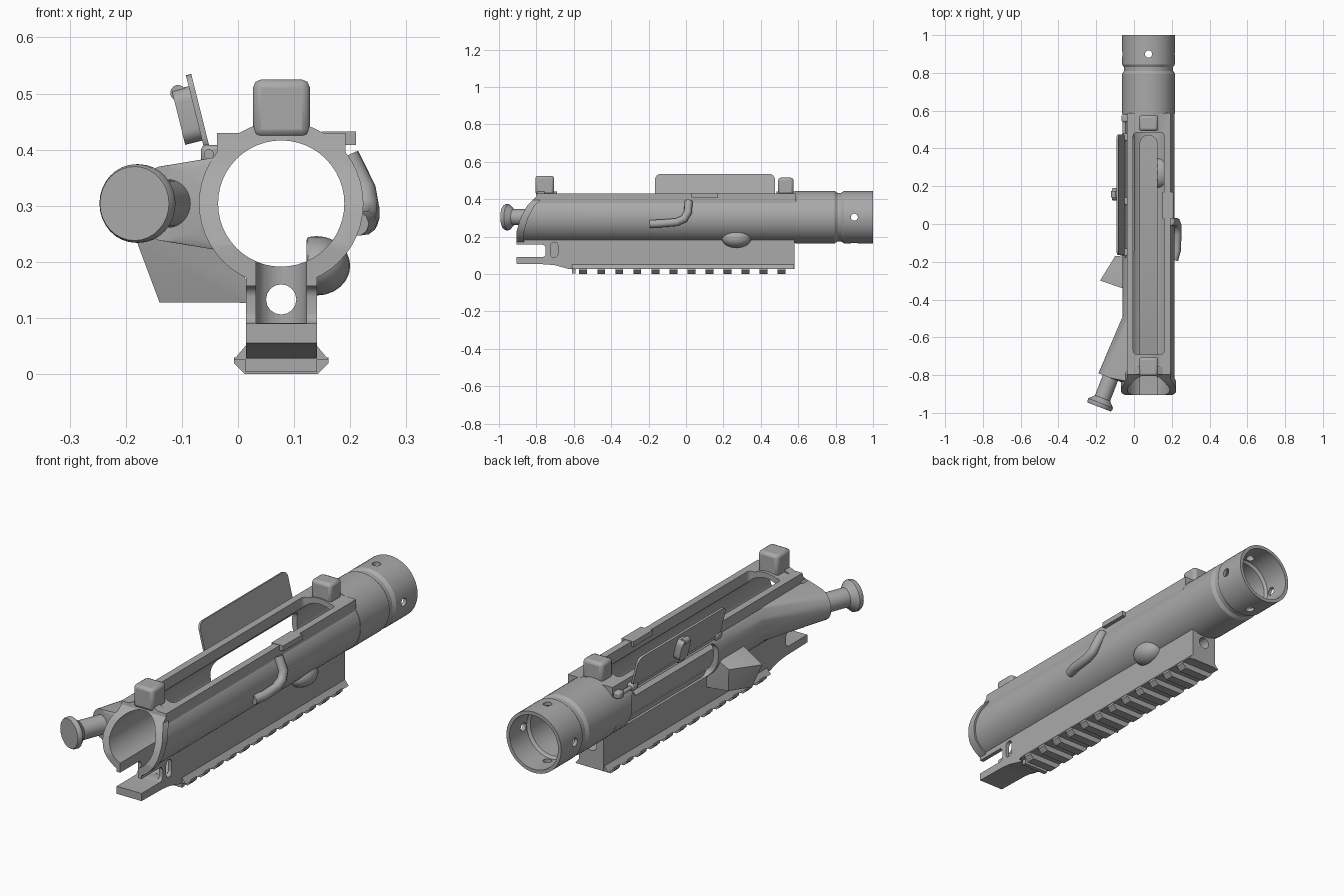
import bpy, bmesh, math
from mathutils import Vector

if "Cube" in bpy.data.objects:
    bpy.data.objects.remove(bpy.data.objects["Cube"])

CX, CZ = 0.077, 0.304          # bore axis
BORE, OUTER = 0.1125, 0.138

metal = bpy.data.materials.new("matte grey metal")
metal.use_nodes = True
metal.diffuse_color = (0.4, 0.4, 0.4, 1)
metal.node_tree.nodes["Principled BSDF"].inputs["Base Color"].default_value = (0.4, 0.4, 0.4, 1)


def finish(name, bm):
    bmesh.ops.recalc_face_normals(bm, faces=bm.faces)
    mesh = bpy.data.meshes.new(name)
    bm.to_mesh(mesh)
    bm.free()
    obj = bpy.data.objects.new(name, mesh)
    bpy.context.scene.collection.objects.link(obj)
    return obj


def prism(name, axis, points, a, b):
    """Extrude a flat outline along an axis; X uses (y, z), Y uses (x, z), Z uses (x, y)."""
    place = {"X": lambda u, v, w: (w, u, v),
             "Y": lambda u, v, w: (u, w, v),
             "Z": lambda u, v, w: (u, v, w)}[axis]
    bm = bmesh.new()
    low = [bm.verts.new(place(u, v, a)) for u, v in points]
    high = [bm.verts.new(place(u, v, b)) for u, v in points]
    bm.faces.new(low)
    bm.faces.new(high)
    for i in range(len(points)):
        j = (i + 1) % len(points)
        bm.faces.new((low[i], low[j], high[j], high[i]))
    return finish(name, bm)


def rounded(u0, u1, v0, v1, r, steps=6):
    """Rectangle outline with round corners."""
    corners = [(u1 - r, v1 - r), (u0 + r, v1 - r), (u0 + r, v0 + r), (u1 - r, v0 + r)]
    return [(u + r * math.cos((q + s / steps) * math.pi / 2),
             v + r * math.sin((q + s / steps) * math.pi / 2))
            for q, (u, v) in enumerate(corners) for s in range(steps + 1)]


def box(name, x0, x1, y0, y1, z0, z1):
    return prism(name, "Z", [(x0, y0), (x1, y0), (x1, y1), (x0, y1)], z0, z1)


def lathe(name, start, direction, profile, n=48, closed=False):
    """Turn (distance, radius) points around an axis."""
    turn = Vector(direction).to_track_quat("Z", "Y")
    bm = bmesh.new()
    rings = [[bm.verts.new(Vector(start) + turn @ Vector((r * math.cos(t), r * math.sin(t), d)))
              for t in (math.tau * k / n for k in range(n))] for d, r in profile]
    for a, b in zip(rings, rings[1:] + ([rings[0]] if closed else [])):
        for k in range(n):
            m = (k + 1) % n
            bm.faces.new((a[k], a[m], b[m], b[k]))
    if not closed:
        bm.faces.new(rings[0])
        bm.faces.new(rings[-1])
    return finish(name, bm)


def rod(name, y0, y1, r, x=CX, z=CZ, n=48):
    return lathe(name, (x, y0, z), (0, 1, 0), [(0, r), (y1 - y0, r)], n)


def hull(name, points):
    bm = bmesh.new()
    for p in points:
        bm.verts.new(p)
    out = bmesh.ops.convex_hull(bm, input=bm.verts)
    bmesh.ops.delete(bm, geom=[v for v in bm.verts if not v.link_faces], context="VERTS")
    return finish(name, bm)


def combine(obj, others, operation="DIFFERENCE"):
    for other in others:
        mod = obj.modifiers.new("combine", "BOOLEAN")
        mod.operation, mod.solver, mod.object = operation, "EXACT", other
        bpy.context.view_layer.update()
        graph = bpy.context.evaluated_depsgraph_get()
        mesh = bpy.data.meshes.new_from_object(obj.evaluated_get(graph))
        obj.modifiers.clear()
        obj.data = mesh
        bpy.data.objects.remove(other)


def bevel(obj, width, segments=2):
    mod = obj.modifiers.new("bevel", "BEVEL")
    mod.width, mod.segments = width, segments


# Receiver body: tube, flat-topped walls, lower panel and side housings
body = rod("receiver_body", -0.895, 0.59, OUTER)
walls = box("walls", -0.037, 0.192, -0.87, 0.588, 0.32, 0.43)
panel = prism("panel", "X", [(-0.905, 0.055), (-0.75, 0.052), (-0.7, 0.047), (-0.63, 0.028),
                             (0.58, 0.028), (0.58, 0.25), (-0.905, 0.25)], 0.014, 0.141)

# Plunger housing blends from a round mouth into the body
axis = Vector((0.36, -0.0, 0)) + Vector((0, 0.93, 0))
axis.normalize()
mouth = Vector((-0.125, -0.815, CZ))
side = Vector((axis.y, -axis.x, 0))
ring = [mouth + 0.068 * (side * math.cos(t) + Vector((0, 0, math.sin(t))))
        for t in (math.tau * k / 24 for k in range(24))]
housing = hull("housing", ring + [(0, -0.84, 0.215), (0, -0.84, 0.393), (0, -0.42, 0.22),
                                  (0, -0.42, 0.39), (-0.035, -0.43, 0.27), (-0.035, -0.43, 0.345)])
deflector = hull("deflector", [(-0.18, -0.3, 0.235), (-0.14, -0.28, 0.128), (-0.1, -0.17, 0.24),
                               (-0.09, -0.18, 0.135), (0.03, -0.34, 0.127), (0.03, -0.17, 0.127),
                               (-0.03, -0.35, 0.28), (-0.03, -0.165, 0.28)])

# Curved lip around the open front end
edge = [(-0.905, 0.1), (-0.905, 0.23), (-0.885, 0.3), (-0.85, 0.365), (-0.8, 0.415), (-0.79, 0.47)]
lip = rod("lip", -0.95, -0.7, 0.1465)
band = prism("band", "X", edge + [(y + 0.04, z) for y, z in reversed(edge)], -0.2, 0.4)
combine(lip, [band], "INTERSECT")
combine(body, [walls, panel, housing, deflector, lip], "UNION")

# Openings through the body
combine(body, [
    prism("front_cut", "X", edge[1:] + [(-0.79, 0.7), (-1.2, 0.7), (-1.2, 0.23)], -0.075, 0.4),
    rod("bore_cut", -1.2, 0.8, BORE),
    prism("top_cut", "Z", rounded(-0.004, 0.16, -0.69, 0.485, 0.02), 0.33, 0.7),
    prism("channel_cut", "Z", rounded(0.032, 0.122, -1.3, 0.47, 0.044), 0.091, 0.27),
    rod("tube_hole_cut", 0.3, 0.8, 0.027, z=0.133, n=16),
    prism("port_cut", "X", rounded(-0.15, 0.48, 0.2, 0.365, 0.04), -0.25, 0.0),
    prism("fork_cut", "X", rounded(-1.2, -0.75, 0.09, 0.157, 0.02), -0.03, 0.3),
    prism("side_slot_cut", "X", rounded(-0.725, -0.685, 0.09, 0.17, 0.019), 0.08, 0.3),
])

# Rear sleeve with a groove and four pin holes
sleeve = lathe("rear_sleeve", (CX, 0.585, CZ), (0, 1, 0),
               [(0, 0.14), (0.21, 0.14), (0.225, 0.13), (0.245, 0.13), (0.26, 0.14), (0.415, 0.14),
                (0.415, 0.124), (0.29, 0.124), (0.28, BORE), (0, BORE)], 48, True)
combine(sleeve, [lathe("pin_cut", (CX - 0.3 * d[0], 0.9, CZ - 0.3 * d[2]), d, [(0, 0.019), (0.6, 0.019)], 16)
                 for d in ((1, 0, 0), (0, 0, 1))])

# Mounting lugs
for name, y0, y1, top in (("front_lug", -0.805, -0.705, 0.525), ("rear_lug", 0.492, 0.575, 0.515)):
    bevel(box(name, 0.027, 0.128, y0, y1, 0.422, top), 0.014)
box("wall_tab", 0.15, 0.21, 0.03, 0.17, 0.408, 0.432)

# Accessory rail: continuous wings with separate teeth below
prism("rail_base", "Y", [(-0.007, 0.026), (0.161, 0.026), (0.141, 0.05), (0.013, 0.05)], -0.61, 0.578)
for i in range(12):
    y = -0.55 + 0.0965 * i
    prism(f"rail_tooth_{i + 1}", "Y", [(0.012, 0), (0.142, 0), (0.161, 0.019), (0.161, 0.03),
                                     (-0.007, 0.03), (-0.007, 0.019)], y - 0.021, y + 0.021)
box("rail_front_tooth", 0.013, 0.141, -0.61, -0.59, 0.004, 0.03)

# Plunger with flared button
tip = mouth - axis * 0.165
lathe("plunger", tip, axis, [(0, 0.066), (0.008, 0.07), (0.022, 0.07), (0.05, 0.043), (0.19, 0.043)], 32)

# Open port cover, its latch, hinge rod and knuckles
lean = math.radians(14)
cover = prism("port_cover", "X", rounded(-0.165, 0.475, 0, 0.145, 0.03), -0.005, 0.005)
latch = prism("cover_latch", "X", rounded(0.125, 0.19, 0.025, 0.125, 0.025), -0.036, 0)
knob = lathe("latch_knob", (-0.026, 0.14, 0.118), (0, 1, 0), [(0, 0.014), (0.035, 0.014)], 16)
for part in (cover, latch, knob):
    part.rotation_euler.y = -lean
    part.location = (-0.053, 0, 0.393)
rod("hinge_rod", -0.18, 0.58, 0.009, -0.052, 0.392, 16)
for i, y in enumerate((-0.15, 0.12, 0.46, 0.56)):
    bevel(box(f"hinge_knuckle_{i + 1}", -0.066, -0.02, y - 0.02, y + 0.02, 0.376, 0.408), 0.008)

# Raised fence and rounded boss on the left side
fence = bpy.data.curves.new("side_fence", "CURVE")
fence.dimensions = "3D"
fence.bevel_depth, fence.bevel_resolution, fence.use_fill_caps = 0.022, 3, True
path = [(0.212, -0.19, 0.268), (0.226, -0.14, 0.27), (0.23, -0.05, 0.277),
        (0.23, -0.01, 0.295), (0.224, 0.01, 0.33), (0.195, 0.014, 0.388)]
spline = fence.splines.new("POLY")
spline.points.add(len(path) - 1)
for point, co in zip(spline.points, path):
    point.co = (*co, 1)
bpy.context.scene.collection.objects.link(bpy.data.objects.new("side_fence", fence))

bm = bmesh.new()
bmesh.ops.create_uvsphere(bm, u_segments=24, v_segments=12, radius=1)
for v in bm.verts:
    v.co = (0.14 + 0.06 * max(v.co.x, -0.3), 0.27 + 0.08 * v.co.y, 0.193 + 0.053 * v.co.z)
finish("side_boss", bm)

# One material everywhere, smooth curves with crisp edges
bpy.ops.object.select_all(action="DESELECT")
for obj in bpy.context.scene.objects:
    if obj.type in {"MESH", "CURVE"}:
        obj.data.materials.clear()
        obj.data.materials.append(metal)
    if obj.type == "MESH":
        obj.select_set(True)
        bpy.context.view_layer.objects.active = obj
bpy.ops.object.shade_smooth_by_angle(angle=math.radians(30))
